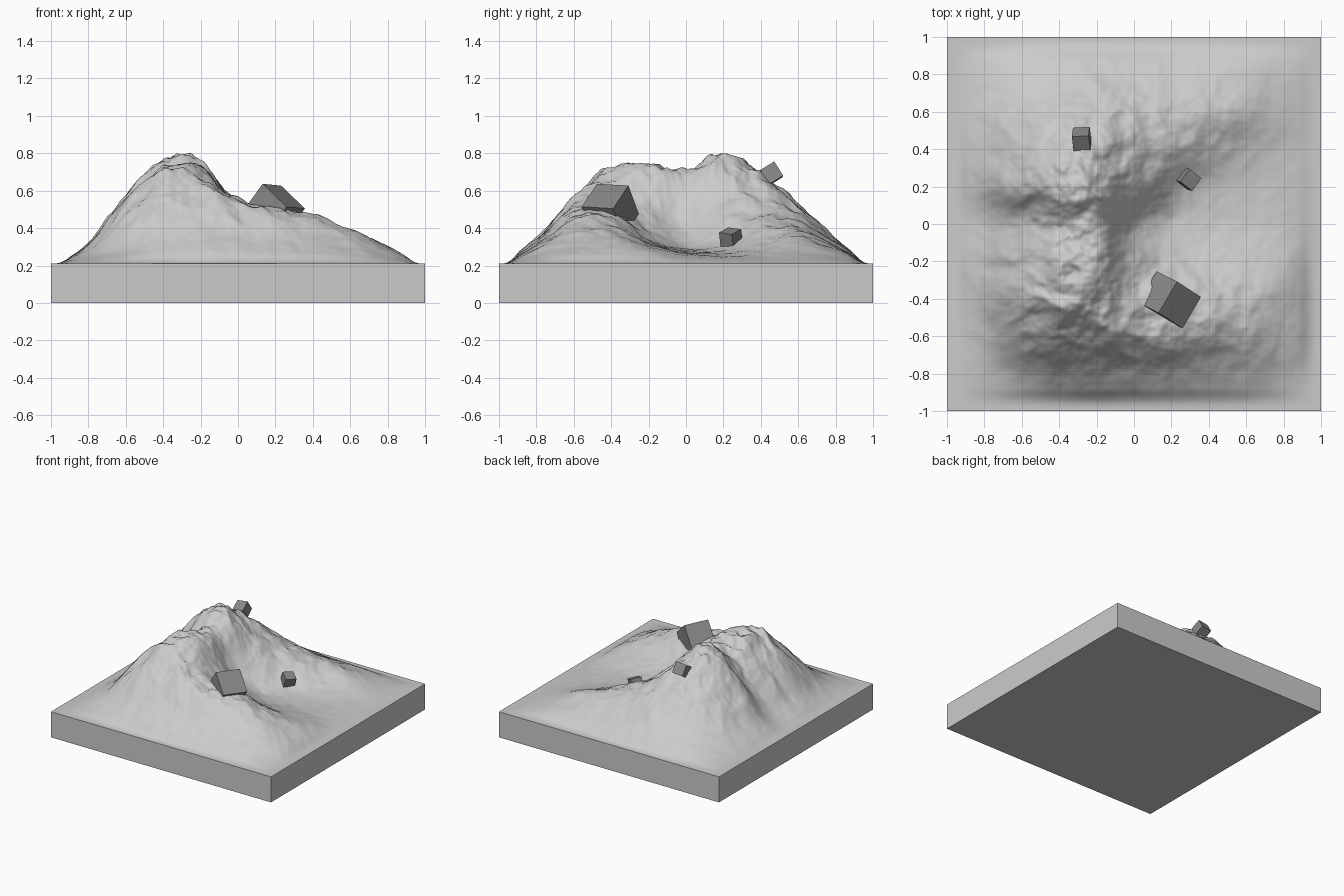
import bpy, bmesh, math
from mathutils import Vector, Matrix, noise

if "Cube" in bpy.data.objects:
    bpy.data.objects.remove(bpy.data.objects["Cube"])

BASE = 0.21
N = 200

# Coarse relief above the base, in hundredths: rows y -0.8..0.8, columns x -0.8..0.8
RELIEF = [
    "03 08 13 14 13 12 10 08 04",
    "07 23 35 34 32 29 23 17 09",
    "10 34 51 47 35 29 24 17 09",
    "10 32 50 50 28 16 12 11 07",
    "07 26 46 48 21 09 07 06 04",
    "11 36 57 56 32 13 07 05 03",
    "09 29 45 47 32 23 13 07 03",
    "06 17 28 31 25 20 17 11 04",
    "03 08 12 13 12 10 09 07 03",
]
ROWS = [[int(v) / 100 for v in r.split()] for r in RELIEF]


def cell(i, j):
    return ROWS[j][i] if 0 <= i < 9 and 0 <= j < 9 else 0.0


def cubic(p, t):
    a, b, c, d = p
    return b + 0.5 * t * (c - a + t * (2*a - 5*b + 4*c - d + t * (3*(b - c) + d - a)))


def height(x, y):
    u, v = (x + 0.8) / 0.2, (y + 0.8) / 0.2
    i, j = math.floor(u), math.floor(v)
    h = cubic([cubic([cell(i + k, j + m) for k in (-1, 0, 1, 2)], u - i)
               for m in (-1, 0, 1, 2)], v - j)
    # fade to the flat rim, then add craggy detail that grows with height
    edge = min(1.0, (1 - max(abs(x), abs(y))) / 0.12)
    h = max(h, 0.0) * edge * edge * (3 - 2 * edge)
    crag = noise.fractal(Vector((x * 5, y * 5, 3.7)), 0.9, 2.0, 5)
    ridge = 0.25 - abs(noise.noise(Vector((x * 7, y * 7, 8.1))))
    return h * (1 + 0.09 * crag + 0.09 * ridge)


def finish(name, bm):
    mesh = bpy.data.meshes.new(name)
    bm.to_mesh(mesh)
    bm.free()
    obj = bpy.data.objects.new(name, mesh)
    bpy.context.collection.objects.link(obj)
    return obj


# Mountain terrain on a solid square block
bm = bmesh.new()
bmesh.ops.create_grid(bm, x_segments=N, y_segments=N, size=1.0)
for v in bm.verts:
    v.co.z = BASE + height(v.co.x, v.co.y)
rim = [e for e in bm.edges if e.is_boundary]
skirt = bmesh.ops.extrude_edge_only(bm, edges=rim)["geom"]
for v in skirt:
    if isinstance(v, bmesh.types.BMVert):
        v.co.z = 0
bmesh.ops.holes_fill(bm, edges=[e for e in bm.edges if e.is_boundary], sides=0)
bmesh.ops.recalc_face_normals(bm, faces=bm.faces)
terrain = finish("mountain_terrain", bm)
bpy.context.view_layer.objects.active = terrain
terrain.select_set(True)
bpy.ops.object.shade_smooth_by_angle(angle=math.radians(50))

# Tumbled cube boulders, oriented by two edge directions
stone = bpy.data.materials.new("dark_stone")
stone.diffuse_color = (0.25, 0.25, 0.25, 1)
stone.use_nodes = True
stone.node_tree.nodes["Principled BSDF"].inputs["Base Color"].default_value = stone.diffuse_color


def boulder(name, centre, size, a, b):
    a = Vector(a).normalized()
    c = a.cross(Vector(b)).normalized()
    b = c.cross(a)
    rot = Matrix((a, b, c)).transposed().to_4x4()
    bm = bmesh.new()
    bmesh.ops.create_cube(bm, size=size, matrix=Matrix.Translation(centre) @ rot)
    finish(name, bm).data.materials.append(stone)


boulder("large_boulder", (0.19, -0.405, 0.495), 0.195, (-0.10, -0.17, 0.01), (0.13, -0.07, -0.12))
boulder("summit_boulder", (-0.28, 0.455, 0.69), 0.09, (0.09, 0.005, 0.01), (0, -0.08, -0.05))
boulder("valley_boulder", (0.29, 0.24, 0.345), 0.085, (-0.05, -0.07, 0.01), (0.07, -0.05, -0.03))
